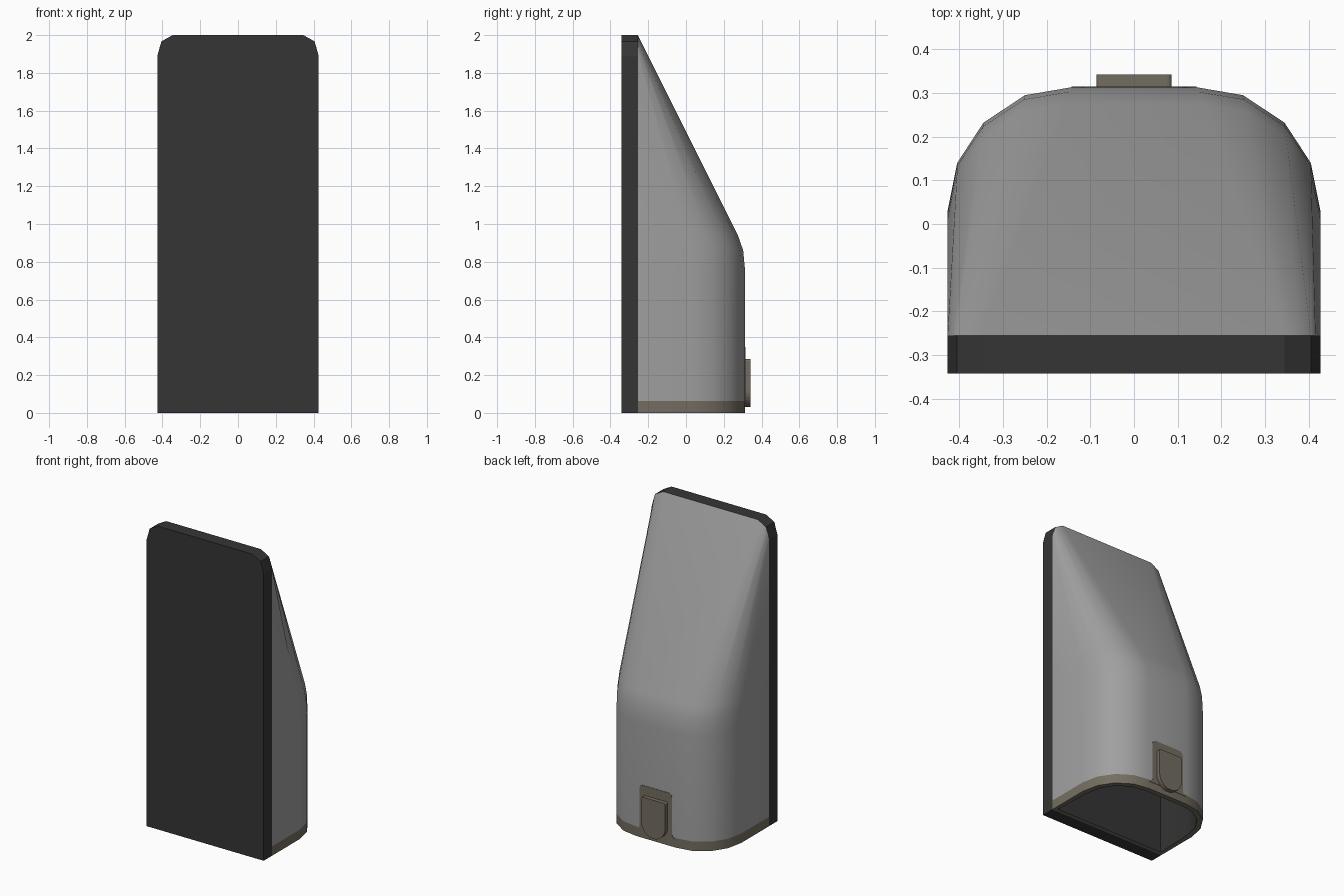
import bpy, bmesh, math

if "Cube" in bpy.data.objects:
    bpy.data.objects.remove(bpy.data.objects["Cube"])


def material(name, rgb):
    m = bpy.data.materials.new(name)
    m.diffuse_color = (*rgb, 1)
    m.use_nodes = True
    m.node_tree.nodes["Principled BSDF"].inputs["Base Color"].default_value = m.diffuse_color
    return m


GREY = material("mid grey", (0.35, 0.35, 0.35))
TAN = material("warm taupe", (0.175, 0.155, 0.118))
DARK = material("charcoal", (0.036, 0.036, 0.036))


def add_object(name, bm, mats):
    me = bpy.data.meshes.new(name)
    bm.to_mesh(me)
    bm.free()
    ob = bpy.data.objects.new(name, me)
    bpy.context.collection.objects.link(ob)
    for m in mats:
        me.materials.append(m)
    return ob


def slab(name, outline, y0, y1, mat):
    """Extrude an x-z outline from y0 to y1."""
    bm = bmesh.new()
    f = bm.faces.new([bm.verts.new((x, y0, z)) for x, z in outline])
    ext = bmesh.ops.extrude_face_region(bm, geom=[f])["geom"]
    for v in ext:
        if isinstance(v, bmesh.types.BMVert):
            v.co.y = y1
    bmesh.ops.recalc_face_normals(bm, faces=bm.faces)
    return add_object(name, bm, [mat])


def arc(cx, cz, r, a0, a1, n=6):
    return [(cx + r * math.cos(math.radians(a0 + (a1 - a0) * i / n)),
             cz + r * math.sin(math.radians(a0 + (a1 - a0) * i / n))) for i in range(n + 1)]


def mirrored(half):
    return half + [(-x, z) for x, z in reversed(half)]


FRONT = -0.255

# Front plate with chamfered top corners
slab("front_plate", mirrored([(0.427, 0), (0.427, 1.89), (0.405, 1.967), (0.345, 2.0)]),
     -0.342, FRONT, DARK)

# Hollow shell: base outline lofted to the plate's top edge
base = mirrored([(0.427, FRONT), (0.427, 0.03), (0.405, 0.14),
                 (0.345, 0.232), (0.25, 0.295), (0.145, 0.313)])
top = mirrored([(0.427, 1.89), (0.427, 1.89), (0.416, 1.93),
                (0.405, 1.967), (0.375, 1.984), (0.345, 2.0)])
rows = [(0, 0), (0.062, 0), (0.75, 0), (0.86, 0.018), (0.94, 0.067)]
bm = bmesh.new()
cache = {}


def vert(x, y, z):
    key = (round(x, 4), round(y, 4), round(z, 4))
    if key not in cache:
        cache[key] = bm.verts.new(key)
    return cache[key]


grid = []
for (bx, by), (tx, tz) in zip(base, top):
    col = [vert(bx + (tx - bx) * t, by + (FRONT - by) * t, z) for z, t in rows]
    grid.append(col + [vert(tx, FRONT, tz)])
for a, b in zip(grid, grid[1:]):
    for r in range(len(rows)):
        f = bm.faces.new(list(dict.fromkeys([a[r], b[r], b[r + 1], a[r + 1]])))
        f.material_index = 1 if r == 0 else 0      # taupe band at the foot
back = grid[0][:-1] + [c[-1] for c in grid] + grid[-1][-2::-1]
bm.faces.new(list(dict.fromkeys(back))).material_index = 1
shell = add_object("shell", bm, [GREY, TAN, DARK])
mod = shell.modifiers.new("wall", 'SOLIDIFY')
mod.thickness = 0.035
mod.offset = -1
mod.material_offset = 2
mod.material_offset_rim = 0
bpy.context.view_layer.objects.active = shell
shell.select_set(True)
bpy.ops.object.modifier_apply(modifier="wall")
bpy.ops.object.shade_smooth_by_angle(angle=math.radians(35))

# Taupe patch on the rear, flared into the band and rounded on top
patch = [(0.143, 0.05)] + arc(0.143, 0.082, 0.025, 270, 180, 4) + arc(0.092, 0.322, 0.026, 0, 90, 4)
slab("rear_patch", mirrored(patch), 0.308, 0.3155, TAN)

# Raised latch tab with a rounded foot
tab = arc(0, 0.116, 0.086, 270, 360, 8)[1:] + arc(0.076, 0.275, 0.01, 0, 90, 3)
slab("latch_tab", mirrored(tab), 0.31, 0.342, TAN)
